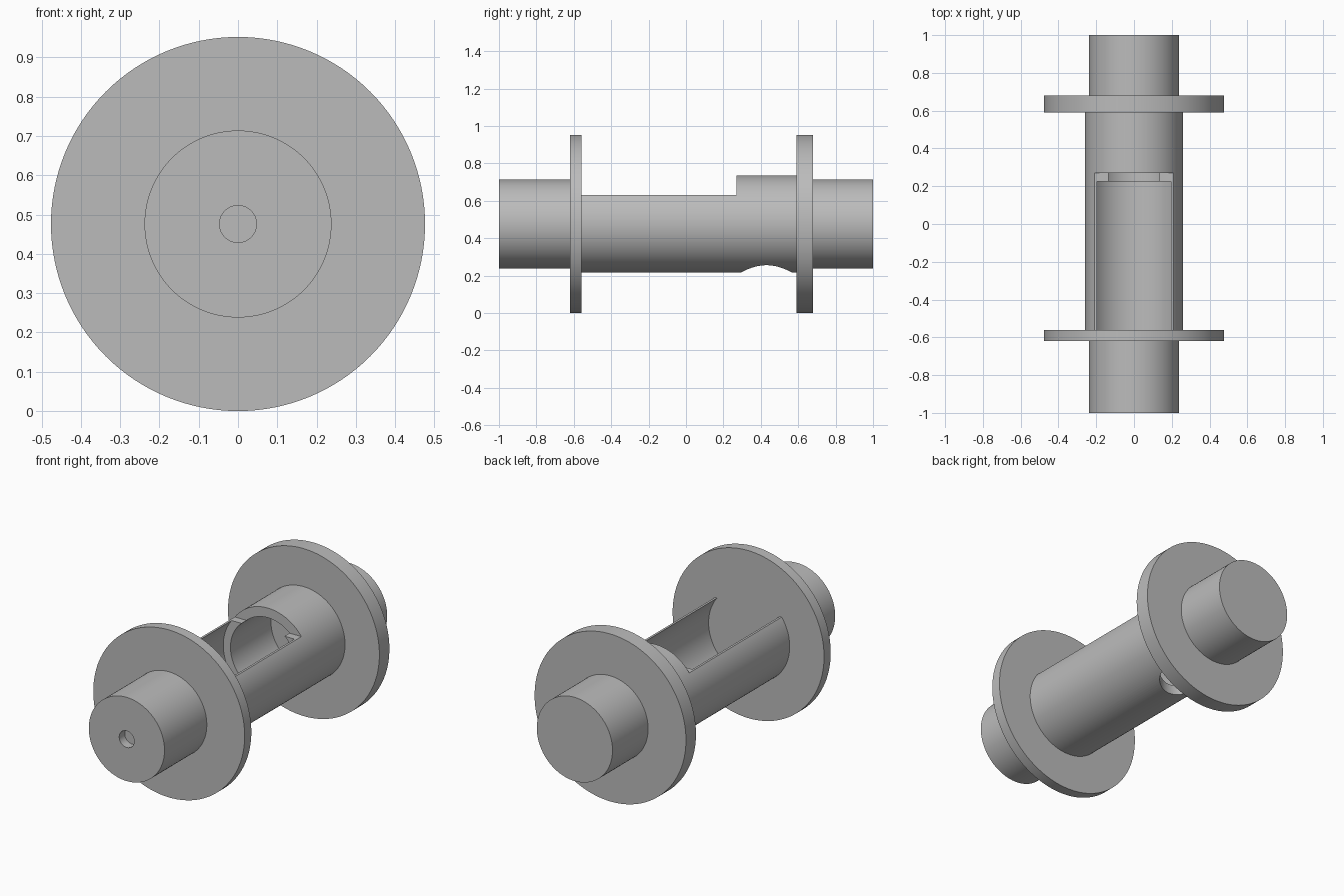
import bpy, bmesh, math
from mathutils import Matrix, Vector

cube = bpy.data.objects.get("Cube")
if cube:
    bpy.data.objects.remove(cube, do_unlink=True)

AXIS_Z = 0.476
SEGMENTS = 128

steel = bpy.data.materials.new("grey_steel")
steel.use_nodes = True
GREY = (0.5, 0.5, 0.5, 1)
steel.diffuse_color = GREY
steel.node_tree.nodes["Principled BSDF"].inputs["Base Color"].default_value = GREY


def add_object(name, bm):
    mesh = bpy.data.meshes.new(name)
    bm.to_mesh(mesh)
    bm.free()
    mesh.materials.append(steel)
    obj = bpy.data.objects.new(name, mesh)
    bpy.context.collection.objects.link(obj)
    return obj


def rod(name, radius, start, end, along="Y"):
    """Solid cylinder lying on the main axis, or upright when along is Z."""
    middle = (start + end) / 2
    if along == "Y":
        matrix = Matrix.Translation((0, middle, AXIS_Z)) @ Matrix.Rotation(math.pi / 2, 4, "X")
    else:
        matrix = Matrix.Translation((0, 0, middle))
    bm = bmesh.new()
    bmesh.ops.create_cone(bm, cap_ends=True, segments=SEGMENTS, radius1=radius,
                          radius2=radius, depth=end - start, matrix=matrix)
    return add_object(name, bm)


def box(name, low, high):
    low, high = Vector(low), Vector(high)
    bm = bmesh.new()
    matrix = Matrix.Translation((low + high) / 2) @ Matrix.Diagonal((*(high - low), 1))
    bmesh.ops.create_cube(bm, size=1, matrix=matrix)
    return add_object(name, bm)


def cut(target, cutter):
    cutter.hide_render = True
    mod = target.modifiers.new("cut", "BOOLEAN")
    mod.operation = "DIFFERENCE"
    mod.solver = "EXACT"
    mod.object = cutter
    bpy.context.view_layer.objects.active = target
    bpy.ops.object.modifier_apply(modifier=mod.name)
    bpy.data.objects.remove(cutter, do_unlink=True)


# Solid end shafts and flanges
front_shaft = rod("front_shaft", 0.238, -1.0, -0.60)
rear_shaft = rod("rear_shaft", 0.238, 0.66, 1.0)
front_flange = rod("front_flange", 0.476, -0.62, -0.56)
rear_flange = rod("rear_flange", 0.476, 0.59, 0.68)

# Shallow centre hole in the front shaft
cut(front_shaft, rod("centre_hole", 0.047, -1.1, -0.95))

# Hollow tube with a wide bore, then a narrower one at the rear
tube = rod("tube", 0.26, -0.58, 0.62)
cut(tube, rod("wide_bore", 0.25, -0.7, 0.225))
cut(tube, rod("narrow_bore", 0.205, 0.1, 0.7))

# Open top of the tube
cut(tube, box("top_opening", (-0.4, -0.7, 0.63), (0.4, 0.27, 1.0)))

# Round drain hole through the tube floor
drain = rod("drain_hole", 0.138, 0.1, 0.45, along="Z")
drain.location.y = 0.43
bpy.context.view_layer.update()
cut(tube, drain)

# Smooth round walls, sharp rims
bpy.ops.object.select_all(action="DESELECT")
for part in (front_shaft, rear_shaft, front_flange, rear_flange, tube):
    part.select_set(True)
bpy.context.view_layer.objects.active = tube
bpy.ops.object.shade_smooth_by_angle(angle=math.radians(30))
